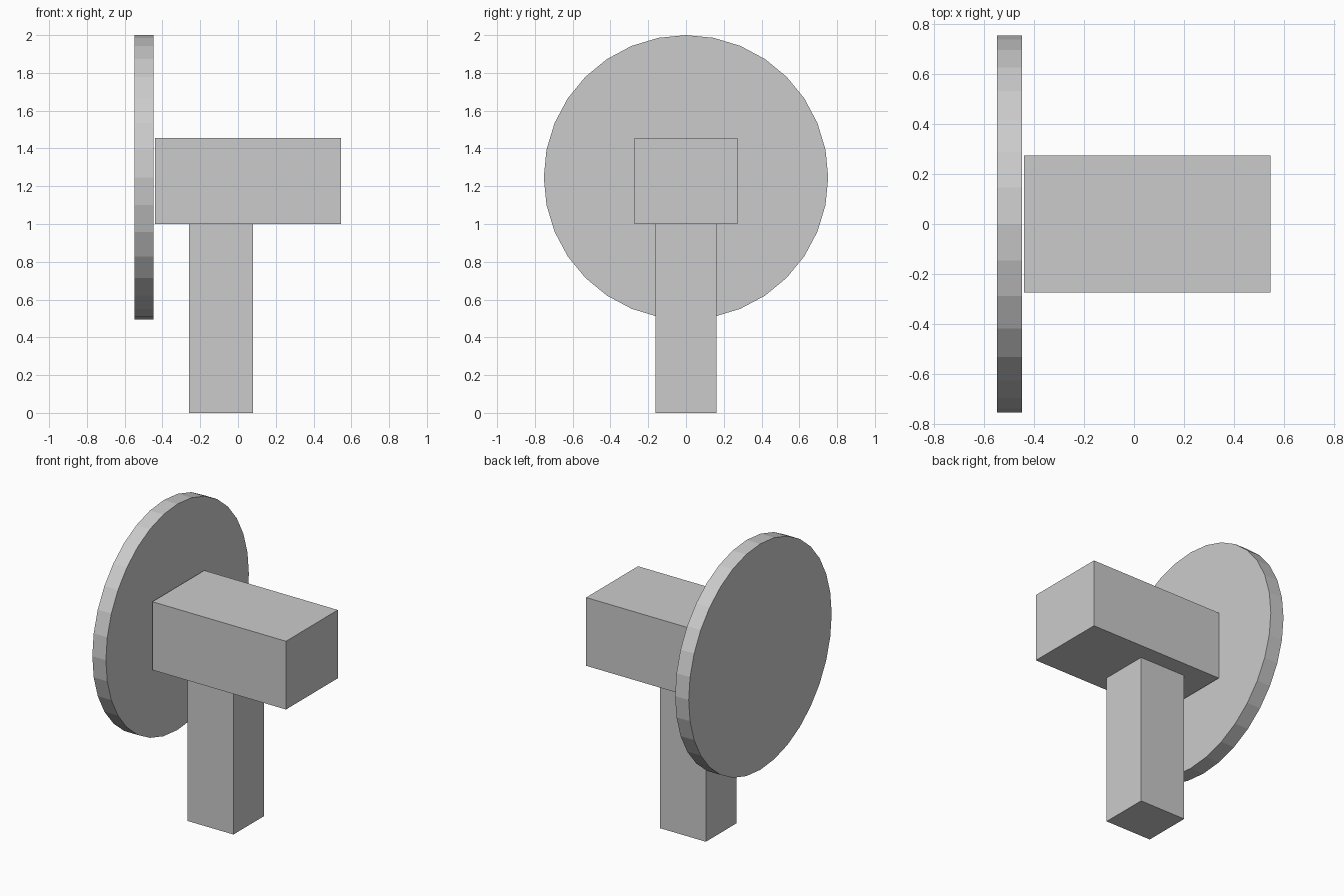
import bpy
from math import pi

# Remove the default cube
old = bpy.data.objects.get("Cube")
if old:
    bpy.data.objects.remove(old, do_unlink=True)

# Single plain grey
GREY = (0.6, 0.6, 0.6, 1.0)
grey = bpy.data.materials.new("plain_grey")
grey.use_nodes = True
grey.diffuse_color = GREY
grey.node_tree.nodes["Principled BSDF"].inputs["Base Color"].default_value = GREY


def finish(name):
    """Name the active object, apply its transform and colour it."""
    obj = bpy.context.object
    obj.name = obj.data.name = name
    bpy.ops.object.transform_apply(location=False, rotation=True, scale=True)
    obj.data.materials.append(grey)
    return obj


def box(name, low, high):
    """Box spanning two opposite corners."""
    centre = [(a + b) / 2 for a, b in zip(low, high)]
    bpy.ops.mesh.primitive_cube_add(size=1, location=centre)
    bpy.context.object.scale = [b - a for a, b in zip(low, high)]
    return finish(name)


# Upright post and the block it carries
box("post", (-0.26, -0.162, 0), (0.08, 0.162, 1.0))
box("head_block", (-0.44, -0.273, 1.0), (0.545, 0.273, 1.455))

# Thin upright disc beside the block, one corner pointing straight up
RADIUS = 0.753
bpy.ops.mesh.primitive_cylinder_add(
    vertices=32, radius=RADIUS, depth=0.1,
    location=(-0.497, 0, 2 - RADIUS), rotation=(0, pi / 2, 0))
finish("disc")
